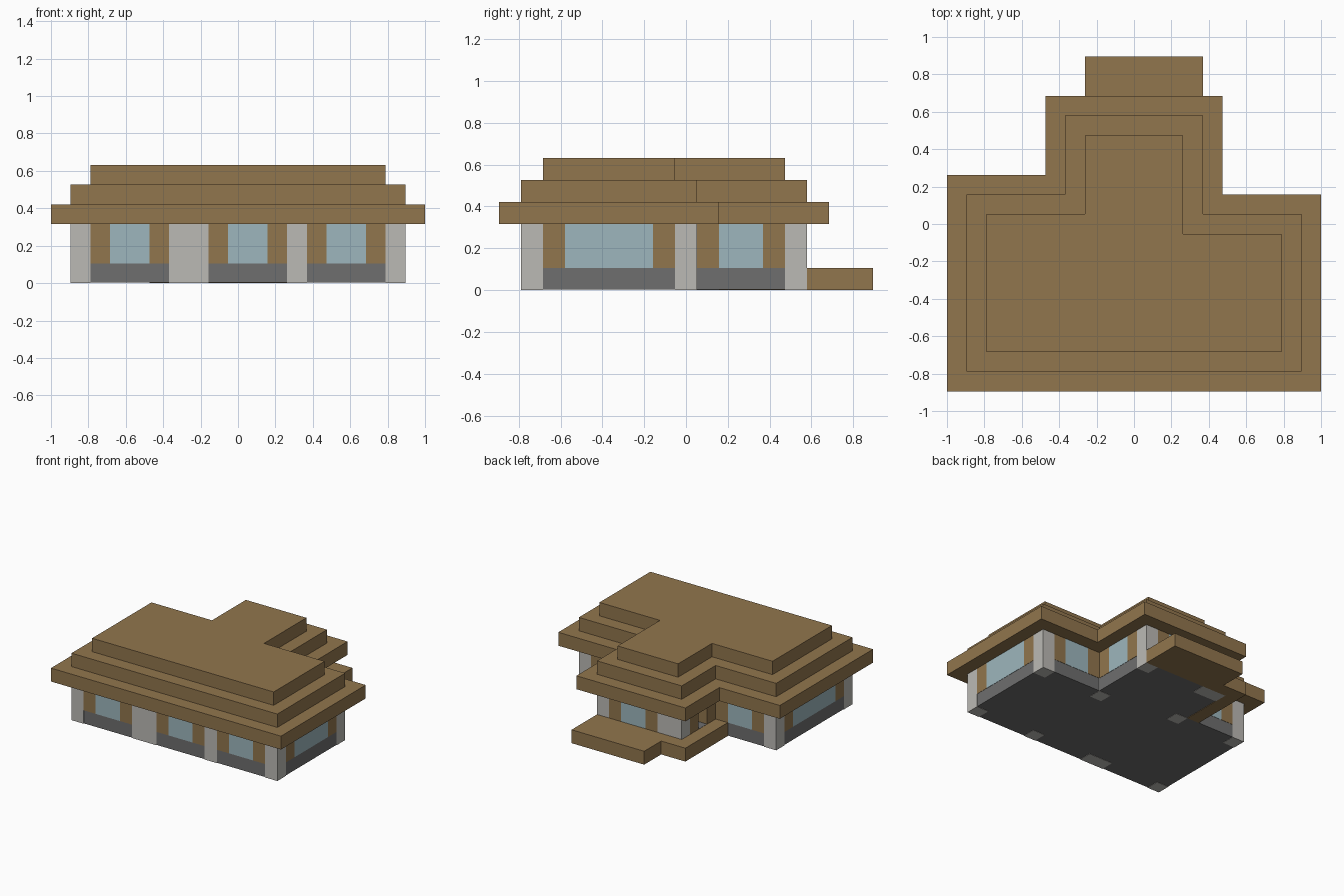
import bpy
import bmesh

U = 2 / 19                      # one building block
CENTRE = (9.5, 8.5)             # middle of the block plan

cube = bpy.data.objects.get("Cube")
if cube:
    bpy.data.objects.remove(cube, do_unlink=True)


def material(name, rgb):
    mat = bpy.data.materials.new(name)
    mat.use_nodes = True
    mat.diffuse_color = (*rgb, 1)
    shader = next(n for n in mat.node_tree.nodes if n.type == 'BSDF_PRINCIPLED')
    shader.inputs["Base Color"].default_value = (*rgb, 1)
    return mat


timber = material("timber brown", (0.285, 0.18, 0.075))
plaster = material("pale stone", (0.50, 0.49, 0.46))
stone = material("dark grey stone", (0.157, 0.157, 0.157))
glass = material("pale blue glass", (0.34, 0.47, 0.51))


def prism(name, outline, z0, z1, mat):
    """Upright block from a plan outline, measured in building blocks."""
    bm = bmesh.new()
    base = [bm.verts.new(((x - CENTRE[0]) * U, (y - CENTRE[1]) * U, z0 * U))
            for x, y in outline]
    floor = bm.faces.new(base)
    top = bmesh.ops.extrude_face_region(bm, geom=[floor])["geom"]
    bmesh.ops.translate(bm, vec=(0, 0, (z1 - z0) * U),
                        verts=[v for v in top if isinstance(v, bmesh.types.BMVert)])
    bmesh.ops.recalc_face_normals(bm, faces=bm.faces)
    mesh = bpy.data.meshes.new(name)
    bm.to_mesh(mesh)
    bm.free()
    mesh.materials.append(mat)
    obj = bpy.data.objects.new(name, mesh)
    bpy.context.collection.objects.link(obj)
    return obj


def house_plan(t):
    """T-shaped plan, drawn in by t blocks on every side."""
    return [(t, t), (19 - t, t), (19 - t, 10 - t), (14 - t, 10 - t),
            (14 - t, 15 - t), (5 + t, 15 - t), (5 + t, 11 - t), (t, 11 - t)]


def box(name, first, last, z0, z1, mat):
    """Block covering the plan cells from first to last."""
    x0, x1 = sorted((first[0], last[0]))
    y0, y1 = sorted((first[1], last[1]))
    prism(name, [(x0, y0), (x1 + 1, y0), (x1 + 1, y1 + 1), (x0, y1 + 1)], z0, z1, mat)


# Plinth, a hair inside the columns
prism("plinth", house_plan(1.02), 0.02, 1, stone)

# Stepped roof
for tier, name in enumerate(("eaves", "middle_roof", "upper_roof")):
    prism(name, house_plan(tier), 3 + tier, 4 + tier, timber)

# Walls, walked around the plan: C column, B timber, G glass, D doorway
KINDS = {"C": ("column", 0, plaster),
         "B": ("timber_panel", 1, timber),
         "G": ("window", 1, glass)}
EAST, NORTH, WEST, SOUTH = (1, 0), (0, 1), (-1, 0), (0, -1)
walk = [(EAST, "C B GG B CC B GG B C B GG B"),
        (NORTH, "C B GGGG B"),
        (WEST, "C B GG B"),
        (NORTH, "C B GG B"),
        (WEST, "C B GG B C"),
        (SOUTH, "C B D B"),
        (WEST, "C B GG B"),
        (SOUTH, "C B GGGGG B")]
x, y = 1, 1
for (dx, dy), run in walk:
    for part in run.split():
        n = len(part)
        if part[0] in KINDS:
            name, z0, mat = KINDS[part[0]]
            box(name, (x, y), (x + dx * (n - 1), y + dy * (n - 1)), z0, 3, mat)
        x, y = x + dx * n, y + dy * n

# Recessed door
box("door", (7, 11), (7, 11), 1, 3, timber)

# Porch deck wrapping the back wing
prism("porch_deck", [(5, 10), (6, 10), (6, 14), (13, 14),
                     (13, 17), (7, 17), (7, 15), (5, 15)], 0, 1, timber)
